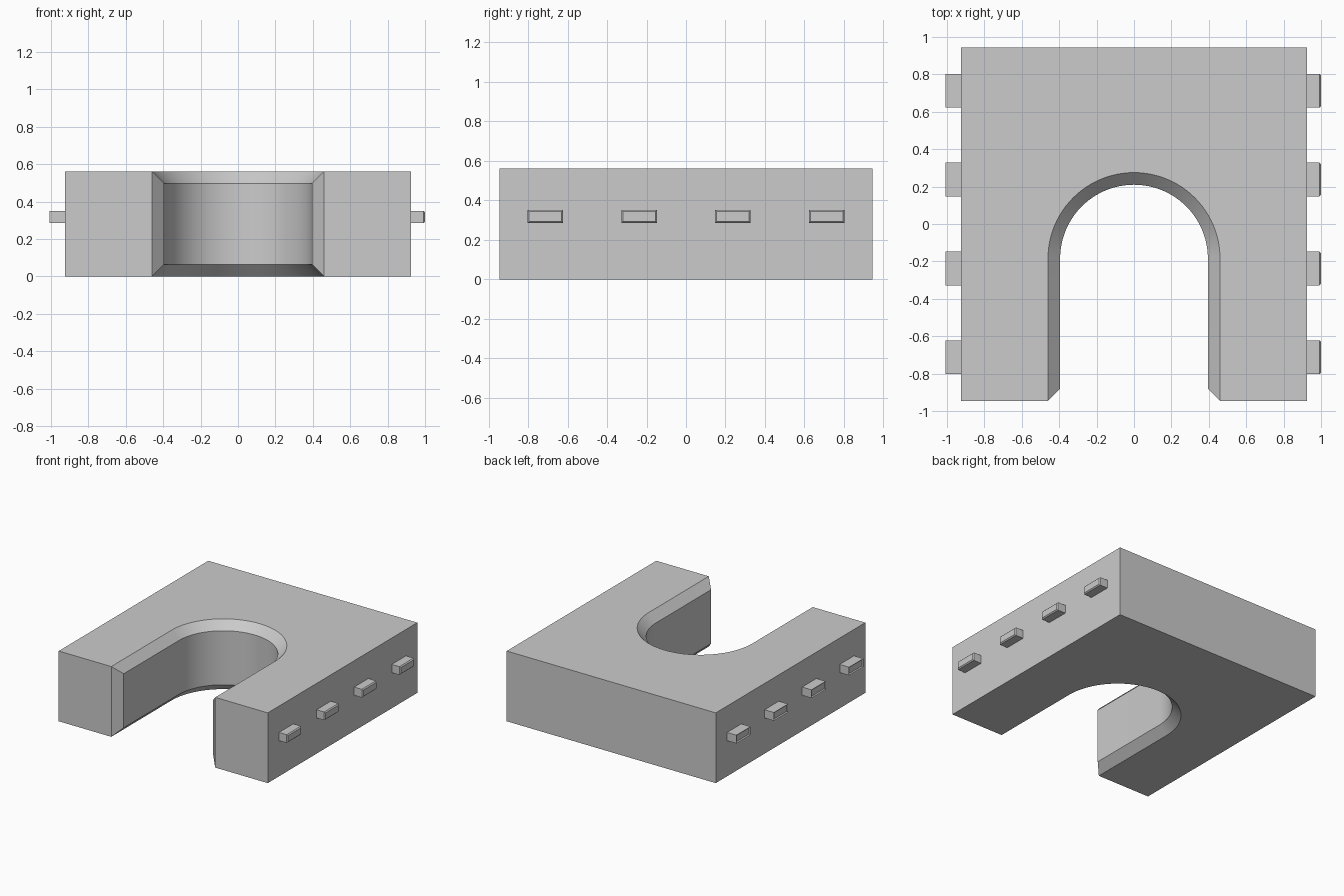
import bpy, bmesh, math

cube = bpy.data.objects.get("Cube")
if cube:
    bpy.data.objects.remove(cube, do_unlink=True)

HX, HY, H = 0.925, 0.945, 0.562      # body half sizes and height
R, CHAMFER, ARC_Y = 0.46, 0.065, -0.185  # channel radius, chamfer, arc centre
STEPS = 48

grey = bpy.data.materials.new("plain_grey")
grey.use_nodes = True
colour = (0.6, 0.6, 0.6, 1)
grey.diffuse_color = colour
grey.node_tree.nodes["Principled BSDF"].inputs["Base Color"].default_value = colour


def make_object(name, bm):
    bmesh.ops.recalc_face_normals(bm, faces=bm.faces)
    mesh = bpy.data.meshes.new(name)
    bm.to_mesh(mesh)
    bm.free()
    mesh.materials.append(grey)
    obj = bpy.data.objects.new(name, mesh)
    bpy.context.collection.objects.link(obj)
    return obj


def channel_loop(bm, inset, z):
    """U-shaped path from the left front end, round the arc, to the right one."""
    r, end = R - inset, -HY + inset
    pts = [(r, end)]
    for i in range(STEPS + 1):
        a = math.pi * i / STEPS
        pts.append((r * math.cos(a), ARC_Y + r * math.sin(a)))
    pts.append((-r, end))
    return [bm.verts.new((x, y, z)) for x, y in pts]


# Body: block with a round-ended channel, chamfered on every channel edge
bm = bmesh.new()
loops = [channel_loop(bm, inset, z) for inset, z in
         ((0, 0), (CHAMFER, CHAMFER), (CHAMFER, H - CHAMFER), (0, H))]
for low, high in zip(loops, loops[1:]):
    for i in range(len(low) - 1):
        bm.faces.new((low[i], low[i + 1], high[i + 1], high[i]))
for end in (0, -1):
    bm.faces.new([loop[end] for loop in loops])

corners = [(-HX, -HY), (-HX, HY), (HX, HY), (HX, -HY)]
bottom, top = [[bm.verts.new((x, y, z)) for x, y in corners] for z in (0, H)]
bm.faces.new(loops[0] + bottom)
bm.faces.new(loops[3] + top)
for i in range(3):
    bm.faces.new((bottom[i], bottom[i + 1], top[i + 1], top[i]))
bm.faces.new((bottom[0], top[0], loops[3][-1], loops[0][-1]))
bm.faces.new((bottom[3], top[3], loops[3][0], loops[0][0]))
body = make_object("body", bm)
bpy.context.view_layer.objects.active = body
body.select_set(True)
bpy.ops.object.shade_smooth_by_angle(angle=math.radians(20))


# Side pegs: small bars with bevelled outer ends
def add_peg(side, y, name):
    bm = bmesh.new()
    bmesh.ops.create_cube(bm, size=1)
    for v in bm.verts:
        v.co.x = side * (1.0 if v.co.x > 0 else HX - 0.02)
        v.co.y = y + v.co.y * 0.18
        v.co.z = 0.318 + v.co.z * 0.066
    tip = [e for e in bm.edges if all(abs(v.co.x) > 0.99 for v in e.verts)]
    bmesh.ops.bevel(bm, geom=tip, offset=0.008, segments=1, affect='EDGES')
    make_object(name, bm)


for side, label in ((1, "left"), (-1, "right")):
    for n in range(4):
        add_peg(side, -0.7125 + 0.475 * n, f"{label}_peg_{n + 1}")
